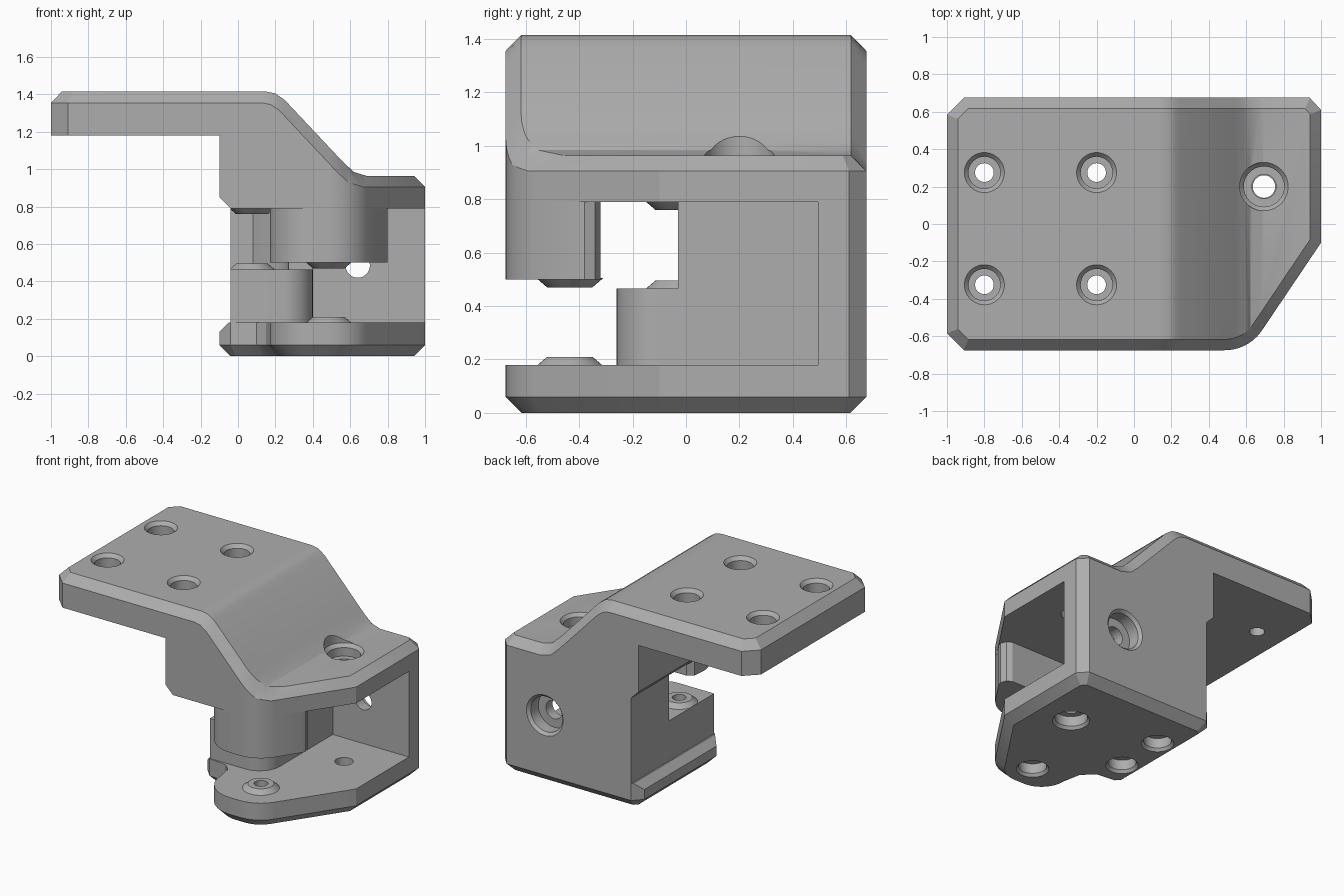
import bpy, bmesh, math
from mathutils import Matrix, Vector

cube = bpy.data.objects.get("Cube")
if cube:
    bpy.data.objects.remove(cube)

grey = bpy.data.materials.new("matte grey")
grey.use_nodes = True
COLOR = (0.42, 0.42, 0.42, 1)
grey.diffuse_color = COLOR
for node in grey.node_tree.nodes:
    if node.type == 'BSDF_PRINCIPLED':
        node.inputs["Base Color"].default_value = COLOR


def arc(cx, cy, r, a0, a1, n=12):
    angles = [math.radians(a0 + (a1 - a0) * i / n) for i in range(n + 1)]
    return [(cx + r * math.cos(a), cy + r * math.sin(a)) for a in angles]


def circle(cx, cy, r, n=40):
    return arc(cx, cy, r, 0, 360, n)[:-1]


def inset(poly, d):
    """Mitred inward offset of a counter-clockwise outline."""
    result = []
    for i, p in enumerate(poly):
        p, a, b = Vector(p), Vector(poly[i - 1]), Vector(poly[(i + 1) % len(poly)])
        u, v = (p - a).normalized(), (b - p).normalized()
        n1, n2 = Vector((-u.y, u.x)), Vector((-v.y, v.x))
        result.append(tuple(p + (n1 + n2) * d / (1 + n1.dot(n2))))
    return result


def loft_mesh(rings):
    """Solid through stacked outlines given as (outline, height)."""
    bm = bmesh.new()
    loops = [[bm.verts.new((x, y, z)) for x, y in poly] for poly, z in rings]
    bm.faces.new(loops[0][::-1])
    bm.faces.new(loops[-1])
    n = len(loops[0])
    for lo, hi in zip(loops, loops[1:]):
        for i in range(n):
            j = (i + 1) % n
            bm.faces.new((lo[i], lo[j], hi[j], hi[i]))
    bmesh.ops.recalc_face_normals(bm, faces=bm.faces)
    return bm


def make(name, bm):
    mesh = bpy.data.meshes.new(name)
    bm.to_mesh(mesh)
    bm.free()
    mesh.materials.append(grey)
    ob = bpy.data.objects.new(name, mesh)
    bpy.context.collection.objects.link(ob)
    return ob


def loft(name, rings):
    return make(name, loft_mesh(rings))


def drill(name, x, y, steps):
    """Stepped round cutter; steps are (radius, height)."""
    ob = loft(name, [(circle(x, y, r), z) for r, z in steps])
    ob.hide_render = True
    return ob


def along_y(ob):
    """Turn a shape drawn in x and z so that it runs along y."""
    ob.data.transform(Matrix.Rotation(math.radians(90), 4, 'X'))
    ob.hide_render = True
    return ob


def interp(knots, x):
    for (x0, z0), (x1, z1) in zip(knots, knots[1:]):
        if x <= x1:
            return z0 + (z1 - z0) * (x - x0) / (x1 - x0)
    return knots[-1][1]


# Outlines seen from above
CX, CY, R, Y = 0.485, -0.435, 0.24, 0.675
nose = arc(CX, CY, R, -90, -34)
back_right = [(1, 0.61), (0.94, Y)]
top_outline = nose + [(1, -0.1)] + back_right + [
    (-0.91, Y), (-1, 0.585), (-1, -0.585), (-0.91, -Y)]
heel = arc(0.41, CY, R, 180, 270)
base_outline = heel + nose + [(1, -0.1)] + back_right + [
    (-0.04, Y), (-0.1, 0.61), (-0.1, -0.2), (-0.04, -0.265), (0.1, -0.28), (0.15, -0.33)]
boss_outline = heel + nose + [(0.79, -0.41), (0.8, -0.38), (0.785, -0.34), (0.75, -0.32),
                              (0.22, -0.32), (0.18, -0.35)]
post_low = arc(0.24, -0.1, 0.16, -90, 0) + [(0.4, 0.5), (-0.04, 0.5), (-0.04, -0.26)]
post_high = [(0.4, -0.03), (0.4, 0.5), (-0.04, 0.5), (-0.04, 0.25), (0.08, 0.25)]
post_high += arc(0.07, -0.03, 0.2, 60, 0, 8)

# Upper body: chamfered top bent down over the slope
upper_edge = [(-1.1, 1.415), (0.15, 1.415), (0.2, 1.405), (0.25, 1.37),
              (0.56, 1.04), (0.62, 0.985), (0.69, 0.963), (1.1, 0.963)]
lower_edge = [(-1.1, 1.355), (0.13, 1.355), (0.175, 1.345), (0.22, 1.315),
              (0.53, 0.985), (0.59, 0.93), (0.67, 0.905), (1.1, 0.905)]
bm = loft_mesh([(top_outline, 0), (top_outline, 1), (inset(top_outline, 0.058), 2)])
for x in sorted({k[0] for k in upper_edge[1:-1] + lower_edge[1:-1]}):
    bmesh.ops.bisect_plane(bm, geom=bm.verts[:] + bm.edges[:] + bm.faces[:],
                           plane_co=(x, 0, 0), plane_no=(1, 0, 0))
for v in bm.verts:
    low, high = interp(lower_edge, v.co.x), interp(upper_edge, v.co.x)
    v.co.z = 0.79 if v.co.z < 0.5 else low + (high - low) * (v.co.z - 1)
upper_body = make("upper_body", bm)

# Lower parts
base_plate = loft("base_plate", [(inset(base_outline, 0.06), 0), (base_outline, 0.06),
                                 (base_outline, 0.18)])
back_wall = loft("back_wall", [([(-0.04, 0.495), (1, 0.495)] + back_right + [(-0.04, Y)], z)
                               for z in (0.18, 0.79)])
lower_post = loft("lower_post", [(post_low, 0.17), (post_low, 0.465)])
upper_post = loft("upper_post", [(post_high, 0.46), (post_high, 0.8)])
front_boss = loft("front_boss", [(boss_outline, 0.5), (boss_outline, 0.8)])


# Raised rings around the pivot holes
def ring(name, x, y, z, up):
    return loft(name, [(circle(x, y, 0.125), z - up * 0.005), (circle(x, y, 0.12), z),
                       (circle(x, y, 0.085), z + up * 0.03)])


PX, PY = 0.075, -0.03
base_ring = ring("base_ring", CX, CY, 0.18, 1)
boss_ring = ring("boss_ring", CX, CY, 0.5, -1)
post_ring = ring("post_ring", PX, PY, 0.465, 1)
ceiling_ring = ring("ceiling_ring", PX, PY, 0.79, -1)

# Cutters
groove = along_y(loft("groove_cutter", [
    ([(-0.04, 0.19), (-0.04, 0.79), (-0.1, 0.85), (-0.1, 1.18), (-1.2, 1.18), (-1.2, 0.03),
      (-0.2, 0.03)], z) for z in (-1, 1)]))
plate_holes = [drill("plate_hole_cutter", x, y, [
    (0.05, 1.1), (0.05, 1.29), (0.085, 1.29), (0.085, 1.39), (0.108, 1.416), (0.108, 1.5)])
    for x in (-0.8, -0.2) for y in (-0.325, 0.275)]
slope_hole = drill("slope_hole_cutter", 0.695, 0.2, [
    (0.065, 0.7), (0.065, 0.88), (0.108, 0.88), (0.108, 0.94), (0.13, 0.964), (0.13, 1.3)])


def bolt(x, y, r, top):
    return drill("bolt_cutter", x, y, [(r + 0.06, -0.1), (r + 0.06, 0), (r + 0.045, 0.02),
                                       (r + 0.045, 0.09), (r, 0.09), (r, top)])


pivot = bolt(CX, CY, 0.045, 0.72)
post_pin = bolt(PX, PY, 0.045, 0.95)
rear_pin = bolt(0.08, 0.33, 0.045, 0.4)
side_pin = bolt(0.695, 0.2, 0.06, 0.3)
back_hole = along_y(drill("back_hole_cutter", 0.64, 0.485, [
    (0.145, -0.8), (0.145, -0.676), (0.125, -0.655), (0.125, -0.57), (0.065, -0.57),
    (0.065, -0.4)]))

jobs = {
    upper_body: [groove, slope_hole, post_pin] + plate_holes,
    base_plate: [groove, pivot, post_pin, rear_pin, side_pin],
    back_wall: [back_hole],
    lower_post: [post_pin, rear_pin],
    upper_post: [],
    front_boss: [pivot],
    base_ring: [pivot], boss_ring: [pivot],
    post_ring: [post_pin, groove], ceiling_ring: [post_pin, groove],
}
bpy.ops.object.select_all(action='DESELECT')
for part, cutters in jobs.items():
    # Make sure every solid points outward before cutting
    bm = bmesh.new()
    bm.from_mesh(part.data)
    bmesh.ops.recalc_face_normals(bm, faces=bm.faces)
    bm.to_mesh(part.data)
    bm.free()
    part.select_set(True)
    bpy.context.view_layer.objects.active = part
    for cutter in cutters:
        mod = part.modifiers.new("cut", 'BOOLEAN')
        mod.operation, mod.solver, mod.object = 'DIFFERENCE', 'EXACT', cutter
        bpy.ops.object.modifier_apply(modifier=mod.name)
    bpy.ops.object.shade_smooth_by_angle(angle=math.radians(28))
    part.select_set(False)

for cutter in {c for cutters in jobs.values() for c in cutters}:
    bpy.data.objects.remove(cutter)
